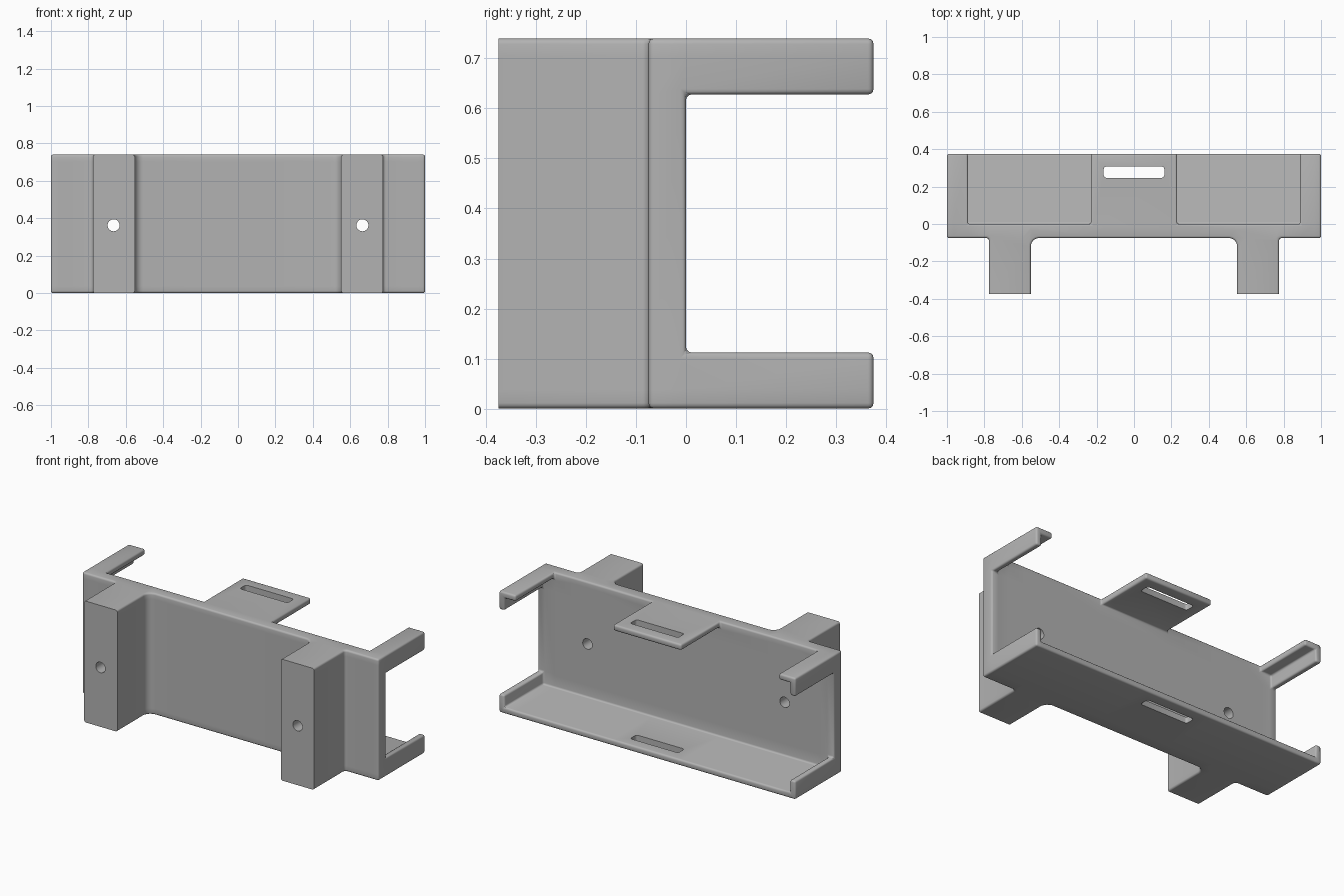
import bpy
import bmesh
import math
from itertools import product
from mathutils import Matrix

if "Cube" in bpy.data.objects:
    bpy.data.objects.remove(bpy.data.objects["Cube"])

grey = bpy.data.materials.new("plain grey")
grey.use_nodes = True
COLOUR = (0.45, 0.45, 0.45, 1)
grey.diffuse_color = COLOUR
grey.node_tree.nodes["Principled BSDF"].inputs["Base Color"].default_value = COLOUR

# Main sizes
H, D = 0.74, 0.375      # height, half depth
WALL, T = 0.075, 0.037  # wall and sheet thickness
LIP = 0.112             # height of side lips, width of top arms
LEG_IN, LEG_OUT = 0.552, 0.775
TAB = 0.23


def mirrored(box):
    (x0, x1), y, z = box
    return [box, ((-x1, -x0), y, z)]


# Solid parts as (x range, y range, z range)
boxes = [
    ((-1, 1), (-WALL, 0), (0, H)),          # main wall
    ((-1, 1), (0, D), (0, T)),              # floor
    ((-TAB, TAB), (0, D), (H - T, H)),      # top tab
]
for box in [
    ((LEG_IN, LEG_OUT), (-D, -WALL), (0, H)),   # mounting legs
    ((1 - LIP, 1), (0, D), (H - T, H)),         # top arms
    ((1 - T, 1), (0, D), (H - LIP, H)),         # upper side lips
    ((1 - T, 1), (0, D), (0, LIP)),             # lower side lips
]:
    boxes += mirrored(box)


def merged_solid(boxes):
    """Join touching boxes into one clean shell."""
    grid = [sorted({round(v, 5) for b in boxes for v in b[a]}) for a in range(3)]

    def filled(cell):
        if any(c < 0 or c >= len(g) - 1 for c, g in zip(cell, grid)):
            return False
        mid = [(g[c] + g[c + 1]) / 2 for c, g in zip(cell, grid)]
        return any(all(r[0] < m < r[1] for r, m in zip(b, mid)) for b in boxes)

    bm = bmesh.new()
    verts = {}

    def vert(key):
        if key not in verts:
            verts[key] = bm.verts.new([g[k] for g, k in zip(grid, key)])
        return verts[key]

    for cell in product(*(range(len(g) - 1) for g in grid)):
        if not filled(cell):
            continue
        for axis, side in product(range(3), (0, 1)):
            near = list(cell)
            near[axis] += 2 * side - 1
            if filled(near):
                continue
            ring = []
            for du, dv in ((0, 0), (1, 0), (1, 1), (0, 1)):
                key = list(cell)
                key[axis] += side
                key[(axis + 1) % 3] += du
                key[(axis + 2) % 3] += dv
                ring.append(vert(tuple(key)))
            bm.faces.new(ring if side else ring[::-1])
    bmesh.ops.dissolve_limit(bm, angle_limit=0.02, verts=bm.verts, edges=bm.edges)
    return bm


def round_edges(bm, rule, radius, segments):
    edges = [e for e in bm.edges if rule(e)]
    bmesh.ops.bevel(bm, geom=edges, offset=radius, offset_type='OFFSET',
                    segments=segments, profile=0.5, affect='EDGES',
                    clamp_overlap=False)


def upright_at(x):
    return lambda e: all(abs(abs(v.co.x) - x) < 0.001 and
                         abs(v.co.y + WALL) < 0.001 for v in e.verts)


def crisp_edge(e):
    on_leg_end = all(v.co.y < -D + 0.001 for v in e.verts)
    return e.calc_face_angle(0) > math.radians(40) and not on_leg_end


bm = merged_solid(boxes)
round_edges(bm, upright_at(LEG_IN), 0.045, 6)
round_edges(bm, upright_at(LEG_OUT), 0.016, 4)
round_edges(bm, crisp_edge, 0.011, 3)
bmesh.ops.recalc_face_normals(bm, faces=bm.faces)


def mesh_object(name, bm):
    mesh = bpy.data.meshes.new(name)
    bm.to_mesh(mesh)
    bm.free()
    mesh.materials.append(grey)
    ob = bpy.data.objects.new(name, mesh)
    bpy.context.collection.objects.link(ob)
    return ob


bracket = mesh_object("mounting_bracket", bm)
bpy.context.view_layer.objects.active = bracket
bracket.select_set(True)


def cut(cutter):
    cutter.hide_render = True
    mod = bracket.modifiers.new("cut", 'BOOLEAN')
    mod.operation = 'DIFFERENCE'
    mod.solver = 'EXACT'
    mod.object = cutter
    bpy.ops.object.modifier_apply(modifier=mod.name)
    bpy.data.objects.remove(cutter)


# Screw holes through the legs and wall
for side in (-1, 1):
    bm = bmesh.new()
    turn = Matrix.Translation((side * 0.665, 0, 0.362)) @ Matrix.Rotation(math.pi / 2, 4, 'X')
    bmesh.ops.create_cone(bm, cap_ends=True, segments=32, radius1=0.032,
                          radius2=0.032, depth=1, matrix=turn)
    cut(mesh_object("screw_hole", bm))

# Strap slot through the tab and floor
bm = bmesh.new()
bmesh.ops.create_cube(bm, size=1, matrix=Matrix.Translation((0, 0.277, H / 2))
                      @ Matrix.Diagonal((0.324, 0.06, 1, 1)))
round_edges(bm, lambda e: abs(e.verts[0].co.z - e.verts[1].co.z) > 0.5, 0.014, 4)
cut(mesh_object("strap_slot", bm))

bpy.ops.object.shade_smooth_by_angle(angle=math.radians(35))
